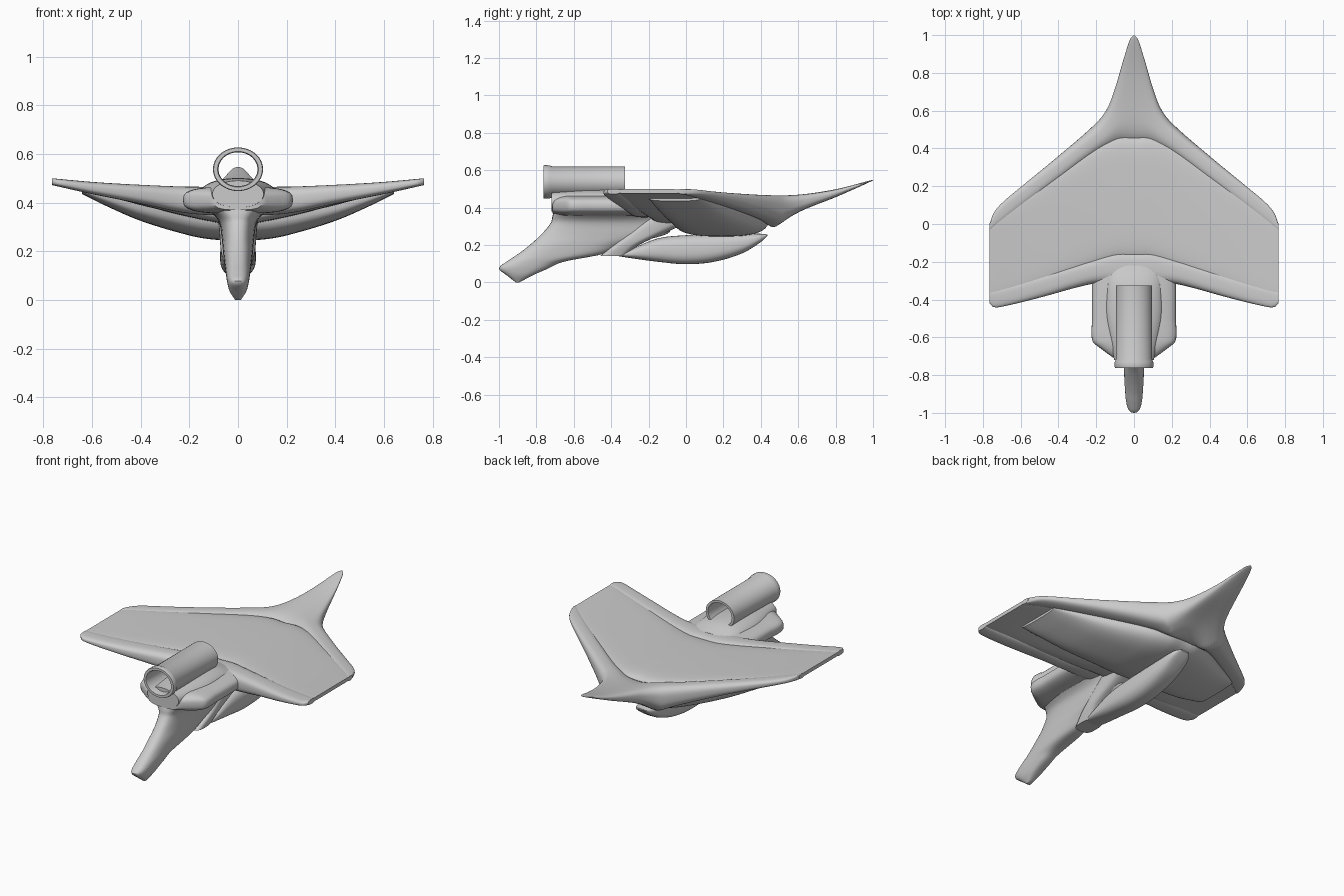
import bpy, bmesh, math

if "Cube" in bpy.data.objects:
    bpy.data.objects.remove(bpy.data.objects["Cube"])


def curve(*pts):
    """Smooth interpolation through (x, value) pairs."""
    n = len(pts)

    def slope(i):
        a, b = pts[max(i - 1, 0)], pts[min(i + 1, n - 1)]
        return (b[1] - a[1]) / (b[0] - a[0])

    def f(x):
        x = min(max(x, pts[0][0]), pts[-1][0])
        i = next(k for k in range(n - 1) if x <= pts[k + 1][0])
        (x0, v0), (x1, v1) = pts[i], pts[i + 1]
        h = x1 - x0
        t = (x - x0) / h
        return ((2*t**3 - 3*t**2 + 1) * v0 + (t**3 - 2*t**2 + t) * h * slope(i)
                + (3*t**2 - 2*t**3) * v1 + (t**3 - t**2) * h * slope(i + 1))
    return f


def unit_ring(p, n=40):
    """Unit superellipse; p=1 is round, smaller is squarer."""
    ring = []
    for k in range(n):
        c, s = math.cos(2*math.pi*k/n), math.sin(2*math.pi*k/n)
        ring.append((math.copysign(abs(c)**p, c), math.copysign(abs(s)**p, s)))
    return ring


def loft(name, rings, closed=False):
    bm = bmesh.new()
    vs = [[bm.verts.new(co) for co in r] for r in rings]
    n = len(vs[0])
    pairs = list(zip(vs, vs[1:])) + ([(vs[-1], vs[0])] if closed else [])
    for a, b in pairs:
        for k in range(n):
            bm.faces.new((a[k], a[(k+1) % n], b[(k+1) % n], b[k]))
    if not closed:
        bm.faces.new(vs[0])
        bm.faces.new(vs[-1][::-1])
    bmesh.ops.recalc_face_normals(bm, faces=bm.faces)
    me = bpy.data.meshes.new(name)
    bm.to_mesh(me)
    bm.free()
    ob = bpy.data.objects.new(name, me)
    bpy.context.collection.objects.link(ob)
    bpy.ops.object.select_all(action='DESELECT')
    ob.select_set(True)
    bpy.context.view_layer.objects.active = ob
    bpy.ops.object.shade_smooth_by_angle(angle=math.radians(40))
    return ob


def slab(name, span, rear, front, top, bottom, p, steps=50):
    """Wing-like part lofted across x between rear and front edges."""
    rings = []
    for i in range(-steps, steps + 1):
        a = span * (abs(i) / steps) ** 1.2
        x = math.copysign(a, i)
        y0, y1 = rear(a), front(a)
        ring = []
        for c, s in unit_ring(p):
            y = (y0 + y1) / 2 + c * (y1 - y0) / 2
            t, b = top(a, y), bottom(a, y)
            ring.append((x, y, (t + b) / 2 + s * (t - b) / 2))
        rings.append(ring)
    return loft(name, rings)


def tower(name, rows, p, steps=40):
    """Part stacked in z from rows (z, rear y, front y, half width)."""
    fs = [curve(*[(r[0], r[j]) for r in rows]) for j in (1, 2, 3)]
    rings = []
    for i in range(steps + 1):
        z = rows[0][0] + (rows[-1][0] - rows[0][0]) * i / steps
        y0, y1, w = (f(z) for f in fs)
        rings.append([(s * w, (y0+y1)/2 + c*(y1-y0)/2, z) for c, s in unit_ring(p)])
    return loft(name, rings)


def hull(name, rows, p, steps=40):
    """Part running along y from rows (y, bottom z, top z, half width)."""
    fs = [curve(*[(r[0], r[j]) for r in rows]) for j in (1, 2, 3)]
    rings = []
    for i in range(steps + 1):
        y = rows[0][0] + (rows[-1][0] - rows[0][0]) * i / steps
        b, t, w = (f(y) for f in fs)
        rings.append([(c * w, y, (t+b)/2 + s*(t-b)/2) for c, s in unit_ring(p)])
    return loft(name, rings)


# Shared wing curves
SPAN = 0.765
lead = curve((0, 1), (.02, .98), (.05, .89), (.1, .72), (.14, .615), (.2, .535),
             (.4, .36), (.6, .195), (.7, .11), (.745, .055), (.765, 0))
trail = curve((0, -.31), (.2, -.315), (.3, -.335), (.5, -.39), (.7, -.438),
              (.745, -.44), (.765, -.42))
panel_front = curve((0, .43), (.09, .43), (.2, .385), (.4, .245), (.6, .1), (.765, -.025))
panel_rear = curve((0, -.16), (.09, -.16), (.2, -.19), (.4, -.255), (.6, -.32), (.765, -.37))
wing_top = curve((0, .463), (.2, .465), (.4, .473), (.6, .485), (.765, .5))
nose_top = curve((.4, 0), (.6, .005), (.8, .035), (1, .09))
front_low = curve((0, .25), (.1, .28), (.2, .325), (.4, .385), (.6, .435), (.765, .472))
nose_low = curve((.4, .24), (.5, .31), (.6, .375), (.8, .455), (1, .54))
rear_low = curve((0, .345), (.2, .355), (.4, .395), (.6, .435), (.765, .472))
mid_low = curve((0, .30), (.2, .34), (.4, .39), (.6, .44), (.765, .476))
belly_low = curve((0, .245), (.1, .248), (.2, .265), (.4, .325), (.55, .39), (.64, .435))

# Wing: nose and leading trim, middle panel, trailing trim
slab("leading_trim", SPAN, lambda x: panel_front(x) - .015, lead,
     lambda x, y: wing_top(x) + nose_top(y),
     lambda x, y: max(front_low(x), nose_low(y)), .75, 70)
slab("wing_panel", SPAN, lambda x: panel_rear(x) - .03, lambda x: panel_front(x) + .03,
     lambda x, y: wing_top(x) - .002, lambda x, y: mid_low(x), .35)
slab("trailing_trim", SPAN, trail, lambda x: panel_rear(x) + .015,
     lambda x, y: wing_top(x), lambda x, y: rear_low(x), .7)

# Belly swelling under the wing
belly_rear = curve((0, -.06), (.2, -.08), (.4, -.13), (.64, -.2))
slab("wing_belly", .64, belly_rear, lambda x: panel_front(x) + .01,
     lambda x, y: wing_top(x) - .02, lambda x, y: belly_low(x), .7)

# Keel pod, its rear band, and the swept fin
hull("keel_pod", [(-.36, .14, .152, .045), (-.3, .13, .175, .058), (-.15, .11, .235, .068),
                  (0, .097, .252, .073), (.15, .11, .257, .073), (.3, .155, .26, .068),
                  (.4, .215, .26, .055), (.435, .248, .256, .03)], .75)
tower("keel_band", [(.14, -.46, -.32, .055), (.2, -.39, -.25, .07),
                    (.27, -.31, -.1, .076), (.36, -.2, .1, .085)], .6)
tower("swept_fin", [(0, -.91, -.89, .012), (.035, -.955, -.825, .034), (.075, -1, -.735, .045),
                    (.11, -.96, -.655, .05), (.15, -.9, -.45, .056), (.2, -.835, -.32, .062),
                    (.26, -.77, -.1, .068), (.32, -.722, -.1, .078), (.35, -.715, -.12, .1),
                    (.385, -.705, -.15, .15)], .75)

# Rear body and the saddle under the tube
hull("rear_body", [(-.715, .37, .45, .1), (-.66, .358, .462, .175), (-.62, .355, .465, .22),
                   (-.5, .355, .466, .222), (-.35, .355, .466, .222), (-.2, .36, .462, .222)], .65)
hull("tube_saddle", [(-.72, .38, .49, .105), (-.5, .38, .5, .15),
                     (-.33, .38, .495, .15), (-.22, .4, .464, .14)], .95)

# Hollow tube with a rear lip
profile = [(.095, -.325), (.095, -.715), (.102, -.73), (.103, -.755), (.1, -.762),
           (.084, -.762), (.08, -.75), (.08, -.325)]
loft("exhaust_tube", [[(r * c, y, .537 + .87 * r * s) for c, s in unit_ring(1, 48)]
                      for r, y in profile], closed=True)
